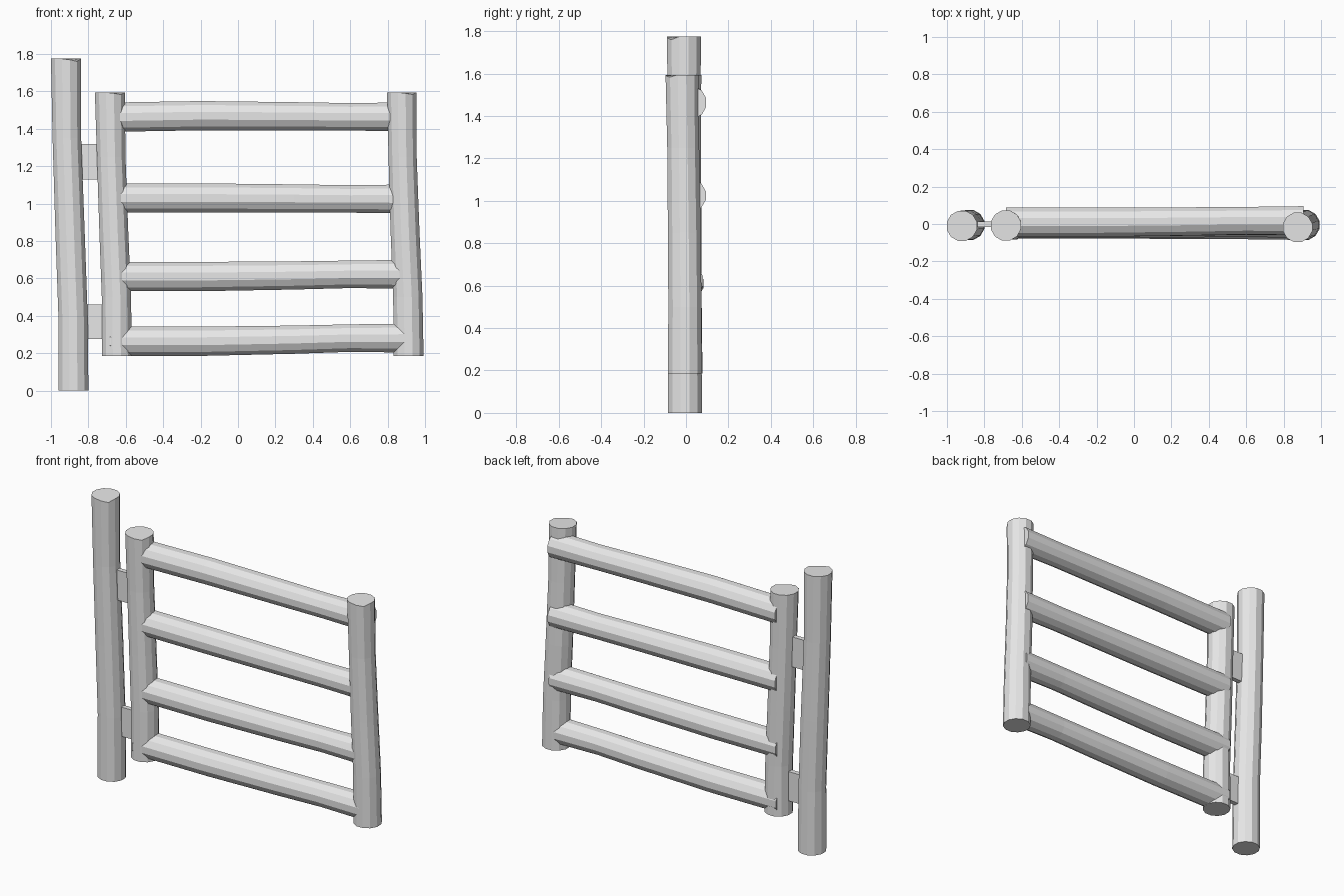
import bpy, bmesh, math
from mathutils import Vector

if "Cube" in bpy.data.objects:
    bpy.data.objects.remove(bpy.data.objects["Cube"])

SIDES = 12
wood = bpy.data.materials.new("pale_grey")
wood.diffuse_color = (0.8, 0.8, 0.8, 1)
wood.use_nodes = True
wood.node_tree.nodes["Principled BSDF"].inputs["Base Color"].default_value = wood.diffuse_color


def finish(bm, name):
    bmesh.ops.recalc_face_normals(bm, faces=bm.faces[:])
    me = bpy.data.meshes.new(name)
    bm.to_mesh(me)
    bm.free()
    me.materials.append(wood)
    ob = bpy.data.objects.new(name, me)
    bpy.context.collection.objects.link(ob)


def log(name, path, vertical, nick=0.0):
    """Rough log: rings (x, y, z, radius) along a slightly bent path."""
    bm = bmesh.new()
    rings = []
    for x, y, z, r in path:
        ring = []
        for i in range(SIDES):
            a = math.tau * (i + 0.5) / SIDES
            c, s = r * math.cos(a), r * math.sin(a)
            off = Vector((c, s, 0)) if vertical else Vector((0, c, s))
            ring.append(bm.verts.new(Vector((x, y, z)) + off))
        rings.append(ring)
    for a, b in zip(rings, rings[1:]):
        for i in range(SIDES):
            j = (i + 1) % SIDES
            bm.faces.new((a[i], a[j], b[j], b[i]))
    bm.faces.new(rings[0])
    bm.faces.new(rings[-1])
    # uneven sawn top: small dip on the front right
    if nick:
        rings[-1][10].co.z -= nick
        rings[-1][9].co.z -= nick * 0.4
    finish(bm, name)


def plate(name, x0, x1, z0, z1, t):
    bm = bmesh.new()
    bmesh.ops.create_cube(bm, size=1)
    for v in bm.verts:
        v.co = Vector(((x0 + x1) / 2 + v.co.x * (x1 - x0), v.co.y * t - 0.002,
                       (z0 + z1) / 2 + v.co.z * (z1 - z0)))
    finish(bm, name)


# Upright posts
log("hinge_post", [(-0.88, -0.005, 0, 0.083), (-0.882, -0.005, 0.4, 0.081),
                   (-0.898, -0.005, 0.85, 0.081), (-0.915, -0.008, 1.35, 0.079),
                   (-0.92, -0.01, 1.775, 0.083)], True, 0.015)
log("gate_left_post", [(-0.648, -0.003, 0.185, 0.083), (-0.65, -0.004, 0.5, 0.081),
                       (-0.664, -0.004, 0.85, 0.08), (-0.678, -0.006, 1.25, 0.079),
                       (-0.685, -0.008, 1.595, 0.083)], True, 0.012)
log("gate_right_post", [(0.912, -0.005, 0.185, 0.083), (0.908, -0.005, 0.5, 0.081),
                        (0.893, -0.008, 0.85, 0.08), (0.88, -0.013, 1.25, 0.078),
                        (0.875, -0.018, 1.595, 0.081)], True, 0.012)

# Four rails: left / mid / right heights and depth at each end
rails = [(1.462, 1.47, 1.464, 0.01, 0.018), (1.03, 1.03, 1.025, 0.01, 0.016),
         (0.61, 0.61, 0.622, 0.004, 0.004), (0.264, 0.264, 0.281, 0.0, -0.008)]
for n, (zl, zm, zr, yl, yr) in enumerate(rails):
    log("rail_%d" % (n + 1),
        [(-0.685, yl, zl, 0.081), (-0.2, yl, zm, 0.081),
         (0.3, (yl + yr) / 2, (zm + zr) / 2, 0.078),
         (0.6, yr, zr, 0.076), (0.905, yr, zr, 0.08)], False)

# Hinge plates between the two left posts
plate("upper_hinge", -0.88, -0.70, 1.13, 1.32, 0.03)
plate("lower_hinge", -0.86, -0.67, 0.275, 0.46, 0.03)
